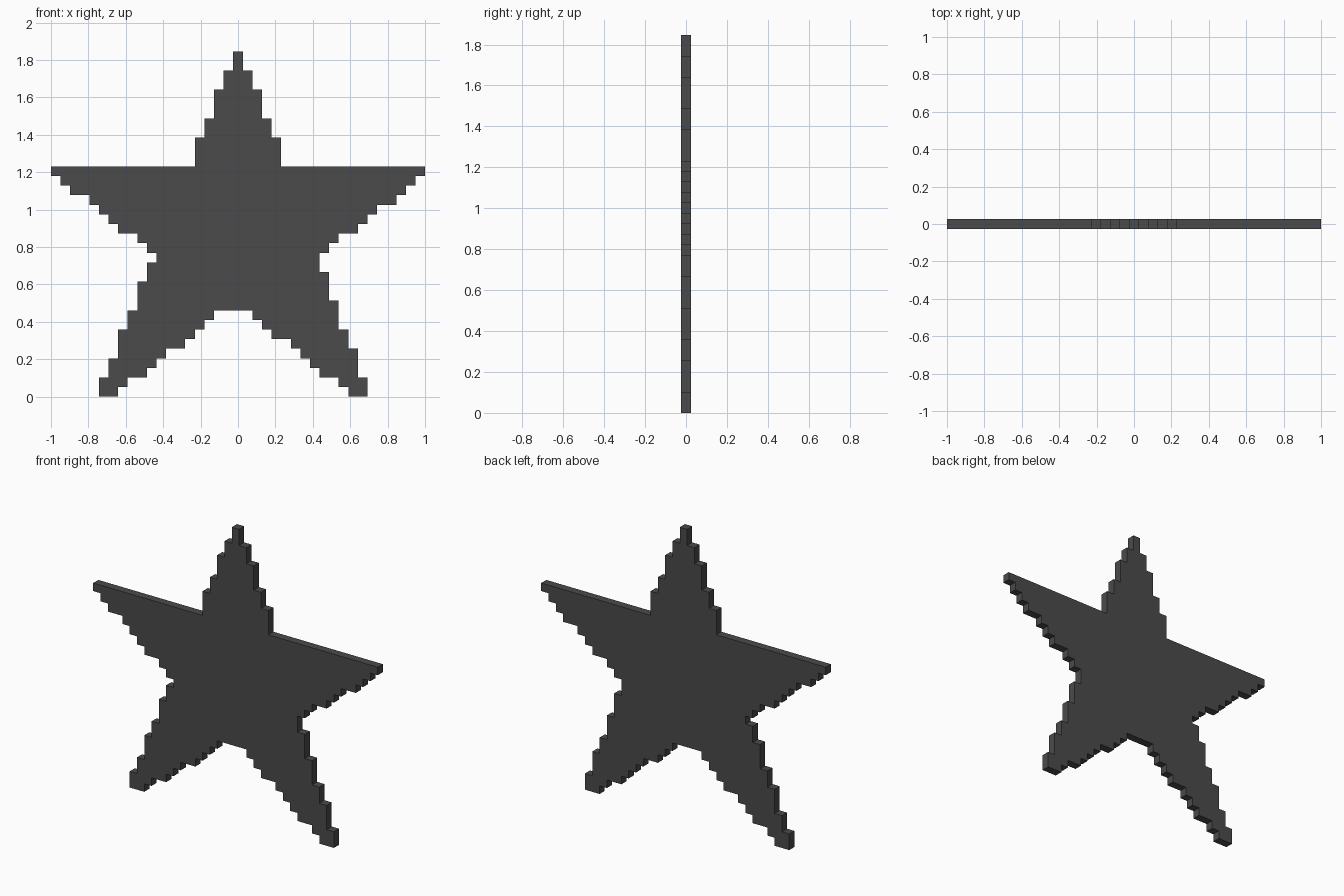
import bpy
import bmesh

if "Cube" in bpy.data.objects:
    bpy.data.objects.remove(bpy.data.objects["Cube"])

CELL = 2 / 39          # the star is 39 cells wide, 36 tall, 1 deep
ROWS = 36

mat = bpy.data.materials.new("dark grey")
mat.diffuse_color = (0.069, 0.069, 0.069, 1)
mat.use_nodes = True
mat.node_tree.nodes["Principled BSDF"].inputs["Base Color"].default_value = mat.diffuse_color

# Stepped edges as (column, number of rows), walked clockwise from the tip
right_down = [(20, 2), (21, 2), (22, 3), (23, 2), (24, 3)] \
    + [(c, 1) for c in (39, 38, 37, 36, 34, 33, 32, 30, 29)] \
    + [(28, 2), (29, 3), (30, 3), (31, 2), (32, 3), (33, 2)]
right_leg_up = [(c, 1) for c in (31, 30, 28, 27, 26, 25, 23, 22, 21)]
left_leg_down = [(c, 1) for c in (17, 16, 15, 14, 12, 11, 10, 8, 7)]
left_up = [(5, 2), (6, 2), (7, 3), (8, 2), (9, 3), (10, 2)] \
    + [(c, 1) for c in (11, 10, 9, 7, 6, 5, 4, 2, 1, 0)] \
    + [(15, 3), (16, 2), (17, 3), (18, 2), (19, 2)]

# Turn the steps into outline corners
outline, row = [], ROWS
for steps, direction in ((right_down, -1), (right_leg_up, 1),
                         (left_leg_down, -1), (left_up, 1)):
    for col, count in steps:
        outline.append((col, row))
        row += direction * count
        outline.append((col, row))

# Star plate: outline face extruded one cell deep
bm = bmesh.new()
face = bm.faces.new([bm.verts.new((c * CELL - 1, -CELL / 2, r * CELL))
                     for c, r in outline])
ext = bmesh.ops.extrude_face_region(bm, geom=[face], use_keep_orig=True)
moved = [g for g in ext["geom"] if isinstance(g, bmesh.types.BMVert)]
bmesh.ops.translate(bm, verts=moved, vec=(0, CELL, 0))
bmesh.ops.recalc_face_normals(bm, faces=bm.faces)

mesh = bpy.data.meshes.new("stepped_star")
bm.to_mesh(mesh)
bm.free()
mesh.materials.append(mat)
star = bpy.data.objects.new("stepped_star", mesh)
bpy.context.collection.objects.link(star)
